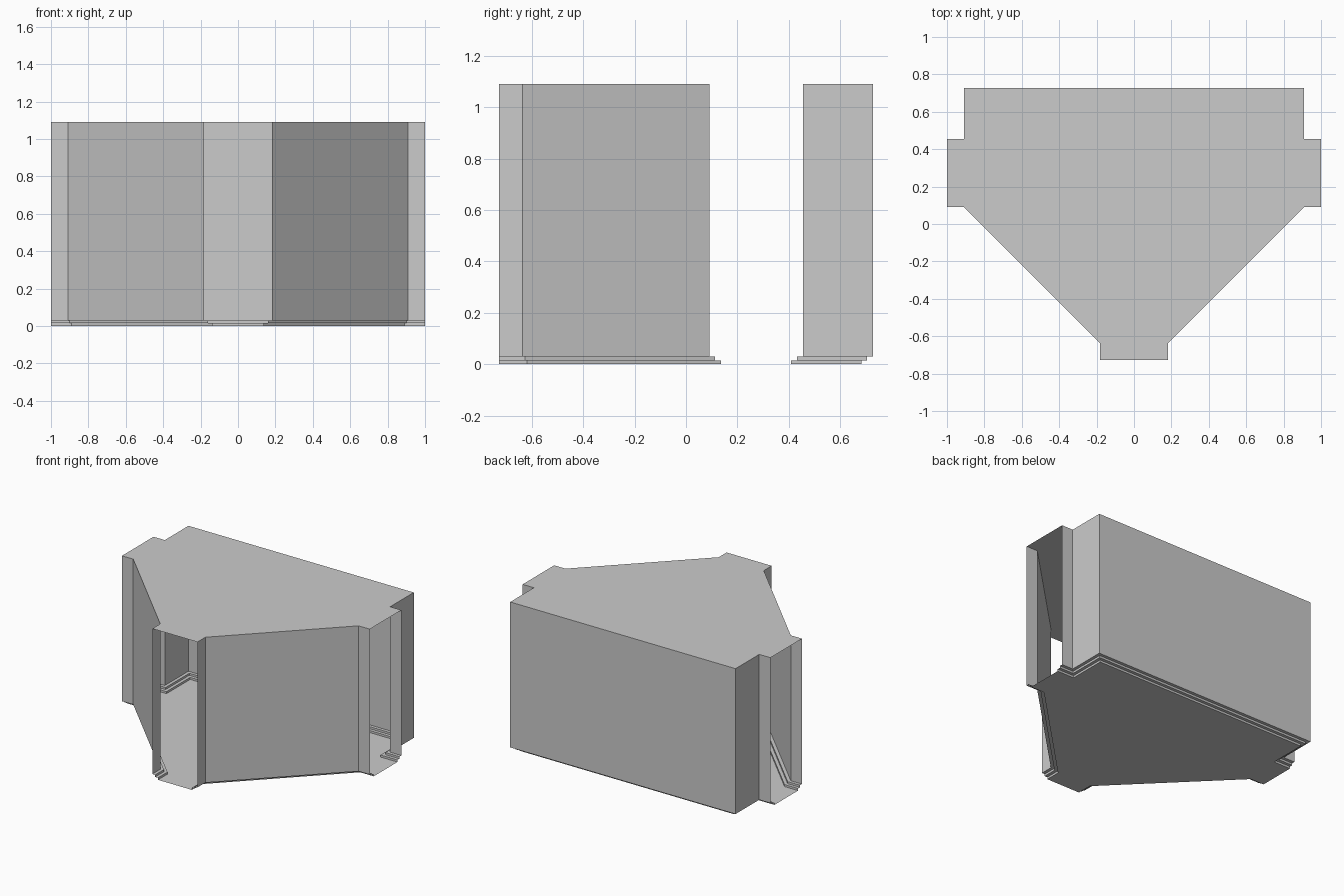
import bpy
import math

if "Cube" in bpy.data.objects:
    bpy.data.objects.remove(bpy.data.objects["Cube"])

U = 1 / 11                 # plan module
TOP = 12 * U
STEP_H = 1 / 66            # height of one base step
STEP_IN = 0.25             # inset of one base step, in modules
K = math.sqrt(2) - 1       # corner shift along the 45 degree wall


def outline(d, z):
    """Counter-clockwise plan; walls inset by d, open ends stay in place."""
    half = [(2 - d, -8), (2 - d, -7 + K * d), (10 - K * d, 1 + d), (11, 1 + d),
            (11, 5 - d), (10 - d, 5 - d), (10 - d, 8 - d)]
    plan = half + [(-x, y) for x, y in reversed(half)]
    return [(x * U, y * U, z) for x, y in plan]


def add_mesh(name, verts, faces):
    mesh = bpy.data.meshes.new(name)
    mesh.from_pydata(verts, [], faces)
    mesh.update()
    obj = bpy.data.objects.new(name, mesh)
    bpy.context.collection.objects.link(obj)
    return obj


OPEN_EDGES = (3, 9, 13)    # right, left and front doorways


def add_shell(name, rings):
    """Skin stacked rings from bottom to top, leaving the doorways open."""
    n = len(rings[0])
    verts = [p for ring in rings for p in ring]
    faces = []
    for r in range(len(rings) - 1):
        for i in range(n):
            if i in OPEN_EDGES:
                continue
            j = (i + 1) % n
            faces.append((r * n + i, r * n + j, (r + 1) * n + j, (r + 1) * n + i))
    return add_mesh(name, verts, faces)


# Thin upright walls
add_shell("walls", [outline(0, 2 * STEP_H), outline(0, TOP)])

# Stepped base: alternating risers and treads
add_shell("stepped_base", [
    outline(2 * STEP_IN, 0), outline(2 * STEP_IN, STEP_H),
    outline(STEP_IN, STEP_H), outline(STEP_IN, 2 * STEP_H),
    outline(0, 2 * STEP_H)])

# Flat roof and floor sheets
roof = outline(0, TOP)
add_mesh("roof", roof, [tuple(range(len(roof)))])
floor = outline(2 * STEP_IN, 0)
add_mesh("floor", floor, [tuple(reversed(range(len(floor))))])
